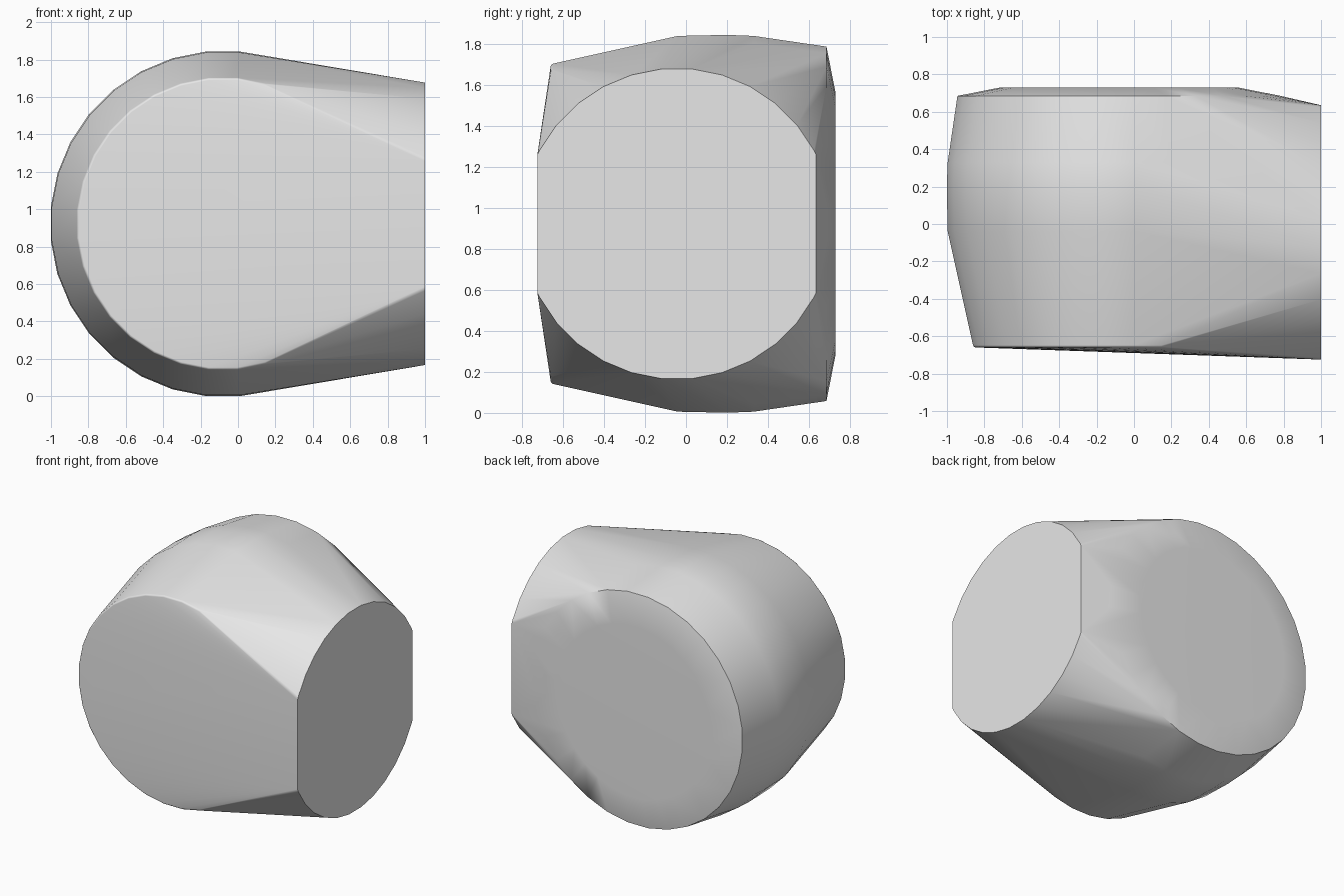
import bpy
import bmesh
from math import cos, sin, pi, radians

cube = bpy.data.objects.get("Cube")
if cube:
    bpy.data.objects.remove(cube, do_unlink=True)

SIDES = 32
AXIS_X, AXIS_Z = -0.08, 0.922


def circle(radius):
    """Points of a polygon ring whose flats lie at the given radius."""
    r = radius / cos(pi / SIDES)
    return [(r * cos((i + 0.5) * 2 * pi / SIDES),
             r * sin((i + 0.5) * 2 * pi / SIDES)) for i in range(SIDES)]


bm = bmesh.new()

# Barrel rings from the softened front rim to the shallow back disc: (y, radius)
rings = [(-0.66, 0.768), (-0.656, 0.776), (-0.648, 0.781),
         (-0.04, 0.916), (0.2, 0.921), (0.33, 0.916),
         (0.685, 0.864), (0.73, 0.635)]
for y, radius in rings:
    for u, v in circle(radius):
        bm.verts.new((AXIS_X + u, y, AXIS_Z + v))

# Flat end disc, cut off straight at the front and back
END_Y, CUT, CORNER = -0.045, 0.68, 0.335
end = [p for p in circle(0.755) if abs(p[0]) < CUT]
end += [(sy * CUT, sz * CORNER) for sy in (-1, 1) for sz in (-1, 1)]
for u, v in end:
    bm.verts.new((1, END_Y + u, AXIS_Z + v))

# Wrap everything in one convex skin
hull = bmesh.ops.convex_hull(bm, input=bm.verts[:])
loose = {g for g in hull["geom_interior"] + hull["geom_unused"]
         if isinstance(g, bmesh.types.BMVert)}
bmesh.ops.delete(bm, geom=list(loose), context="VERTS")
bmesh.ops.dissolve_limit(bm, angle_limit=radians(0.3),
                         verts=bm.verts[:], edges=bm.edges[:])
bmesh.ops.recalc_face_normals(bm, faces=bm.faces[:])

mesh = bpy.data.meshes.new("rounded_body")
bm.to_mesh(mesh)
bm.free()
body = bpy.data.objects.new("rounded_body", mesh)
bpy.context.collection.objects.link(body)

# Plain grey
grey = bpy.data.materials.new("light_grey")
grey.use_nodes = True
colour = (0.8, 0.8, 0.8, 1)
grey.diffuse_color = colour
grey.node_tree.nodes["Principled BSDF"].inputs["Base Color"].default_value = colour
mesh.materials.append(grey)

# Smooth skin with crisp end and back rims
bpy.ops.object.select_all(action="DESELECT")
body.select_set(True)
bpy.context.view_layer.objects.active = body
bpy.ops.object.shade_smooth_by_angle(angle=radians(40))
weighted = body.modifiers.new("even_shading", "WEIGHTED_NORMAL")
weighted.keep_sharp = True
